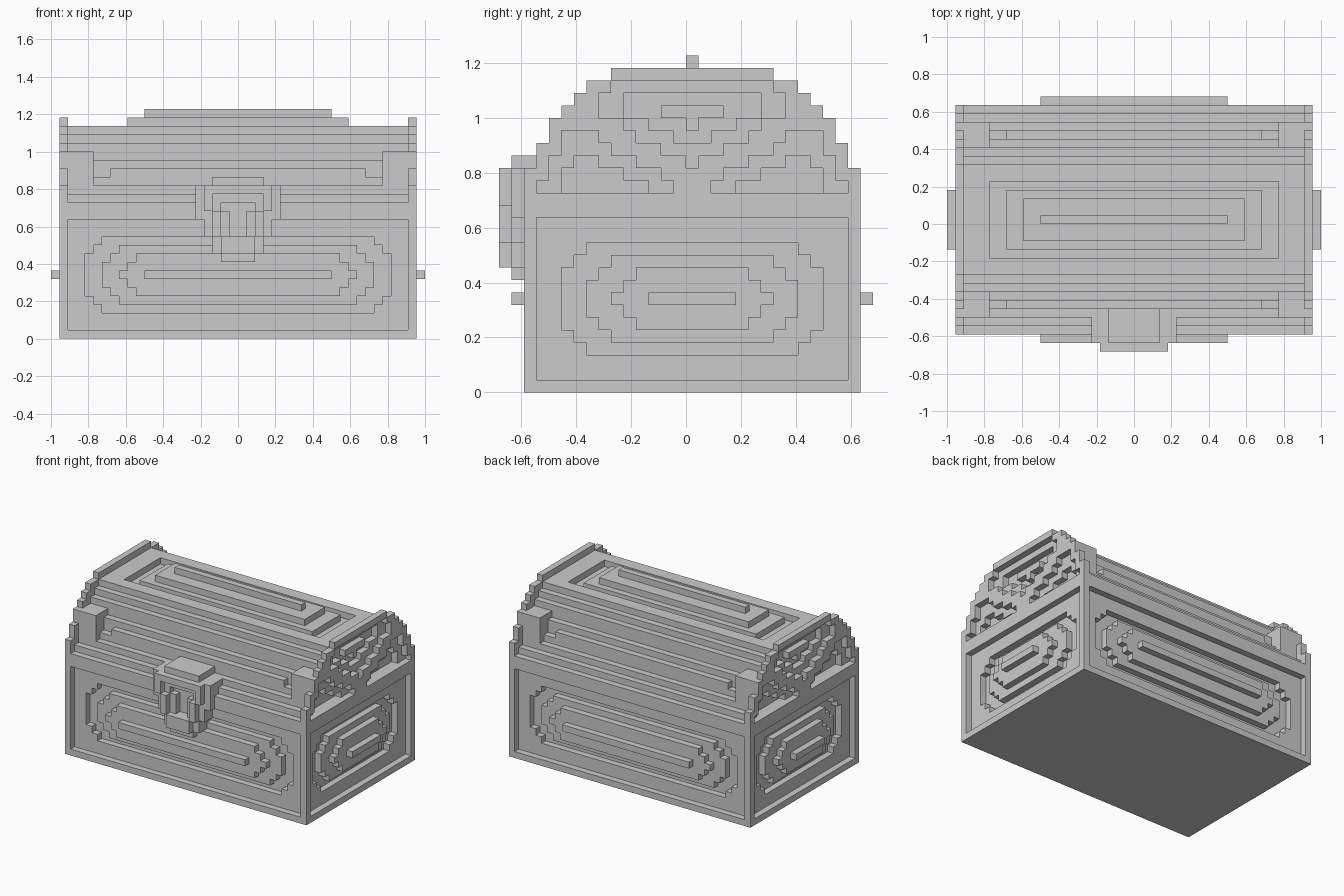
import bpy

if "Cube" in bpy.data.objects:
    bpy.data.objects.remove(bpy.data.objects["Cube"])

V = 1 / 22          # size of one voxel
CY = 0.5            # the chest is half a voxel off centre in depth
owner = {}          # voxel -> part name


def fill(part, x0, x1, y0, y1, z0, z1):
    for x in range(x0, x1):
        for y in range(y0, y1):
            for z in range(z0, z1):
                if part:
                    owner[x, y, z] = part
                else:
                    owner.pop((x, y, z), None)


def set_level(part, axis, sign, surf, u, w, level):
    """Move the surface of one column to surf + level along an outward axis."""
    for d in range(-3, 2):
        k = surf + d if sign > 0 else -surf - d - 1
        cell = [u, w]
        cell.insert(axis, k)
        if d < level:
            owner[tuple(cell)] = part
        else:
            owner.pop(tuple(cell), None)


def panel(part, axis, sign, surf, u0, u1, w0, w1, level, chamfer=0):
    for u in range(u0, u1):
        for w in range(w0, w1):
            if min(u - u0, u1 - 1 - u) + min(w - w0, w1 - 1 - w) >= chamfer:
                set_level(part, axis, sign, surf, u, w, level)


def profile(part, x0, x1, z0, steps):
    """Stepped arch from (half width, top) pairs."""
    for half, top in steps:
        fill(part, x0, x1, int(CY - half), int(CY + half), z0, top)


# Chest body with a stepped panel on each of the four sides
fill("body", -21, 21, -13, 14, 0, 16)
for axis, sign, surf in ((1, -1, 13), (1, 1, 14), (0, -1, 21), (0, 1, 21)):
    if axis == 1:
        spans = [(-20, 20), (-18, 18), (-16, 16), (-14, 14), (-11, 11)]
    else:
        spans = [(-12, 13), (-10, 11), (-8, 9), (-6, 7), (-3, 4)]
    rows = [(1, 14), (3, 12), (4, 11), (5, 10), (7, 8)]
    for (u0, u1), (w0, w1), lev, ch in zip(spans, rows, (-1, -2, -1, 0, 1), (0, 2, 2, 2, 0)):
        panel("body", axis, sign, surf, u0, u1, w0, w1, lev, ch)

# Lid: curved middle, thicker shoulders, arched end rims
crown = [(12.5, 17), (11.5, 18), (9.5, 21), (8.5, 23), (7.5, 24), (6.5, 25)]
rim = [(13.5, 18), (12.5, 20), (11.5, 22), (10.5, 23), (9.5, 24), (8.5, 25), (6.5, 26)]
profile("lid", -20, 20, 16, crown + [(10.5, 19)])
profile("lid", -15, 15, 16, [(10.5, 20)])
for s in (-1, 1):
    a, b = sorted((s * 17, s * 20))
    profile("lid", a, b, 16, [(11.5, 22)])
    a, b = sorted((s * 20, s * 21))
    profile("lid", a, b, 16, rim)

# Stepped panel on top of the lid
for hx, y0, y1, lev in ((17, -4, 5, -2), (15, -3, 4, -1), (13, -2, 3, 0), (11, 0, 1, 1)):
    panel("lid", 2, 1, 26, -hx, hx, y0, y1, lev)

# Lid ends: centre shield and two wings (z, inner half, outer half, level)
ends = [(24, 0, 6.5, -1), (23, 0, 7.5, -1), (22, 0, 7.5, -1), (21, 0, 5.5, -1),
        (20, 0, 4.5, -1), (19, 0, 2.5, -1), (18, 0, 0.5, -1),
        (23, 0, 5.5, -2), (22, 0, 5.5, -2), (21, 0, 3.5, -2), (20, 0, 1.5, -2),
        (22, 0, 2.5, -1), (21, 0, 0.5, -1),
        (16, 1.5, 12.5, -1), (17, 2.5, 11.5, -1), (18, 4.5, 11.5, -1),
        (19, 6.5, 10.5, -1), (20, 7.5, 10.5, -1),
        (16, 3.5, 10.5, -2), (17, 5.5, 10.5, -2), (18, 7.5, 9.5, -2)]
for s in (-1, 1):
    for z, h0, h1, lev in ends:
        for y in range(-13, 14):
            if h0 <= abs(y) + 0.5 - 0.01 and abs(y) < h1 and (h0 == 0 or abs(y) > h0):
                set_level("lid", 0, s, 21, y, z, lev)

# Lock plate: backing, raised ring, keyhole (half width, z range)
for h, z0, z1 in ((5, 14, 18), (4, 12, 14), (3, 10, 12), (2, 9, 10), (3, 18, 19)):
    fill("lock", -h, h, -14, -10, z0, z1)
for h, z0, z1 in ((4, 15, 18), (3, 12, 15), (2, 10, 12)):
    fill("lock", -h, h, -15, -14, z0, z1)
for h, z0, z1 in ((3, 15, 17), (2, 12, 15)):
    fill(None, -h, h, -15, -14, z0, z1)
fill(None, -2, 2, -14, -13, 15, 16)
fill(None, -1, 1, -14, -13, 12, 15)

# Skin each part with only its exposed faces
for part in ("body", "lid", "lock"):
    verts, faces = {}, []
    for cell, name in owner.items():
        if name != part:
            continue
        for ax in range(3):
            for side in (0, 1):
                n = list(cell)
                n[ax] += 2 * side - 1
                if tuple(n) in owner:
                    continue
                loop = []
                for i, j in ((0, 0), (1, 0), (1, 1), (0, 1)):
                    p = list(cell)
                    p[ax] += side
                    p[(ax + 1) % 3] += i
                    p[(ax + 2) % 3] += j
                    loop.append(verts.setdefault(tuple(p), len(verts)))
                faces.append(loop if side else loop[::-1])
    mesh = bpy.data.meshes.new(part)
    mesh.from_pydata([(x * V, y * V, z * V) for x, y, z in verts], [], faces)
    mesh.update()
    obj = bpy.data.objects.new("chest_" + part, mesh)
    bpy.context.collection.objects.link(obj)
